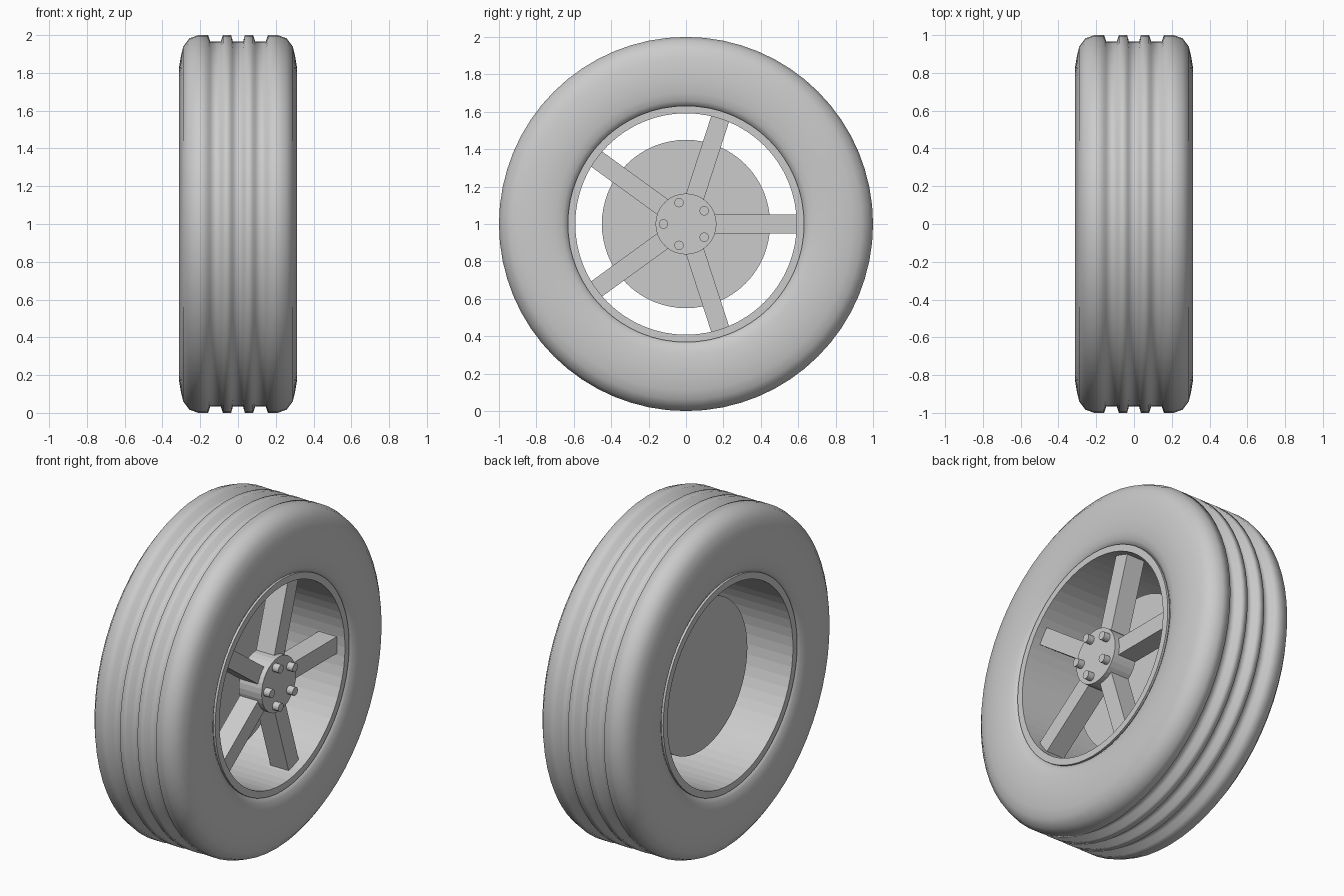
import bpy, bmesh, math
from mathutils import Matrix, Vector

if "Cube" in bpy.data.objects:
    bpy.data.objects.remove(bpy.data.objects["Cube"])

SEG = 64
CENTRE = Matrix.Translation((0, 0, 1))

grey = bpy.data.materials.new("plain grey")
grey.diffuse_color = (0.6, 0.6, 0.6, 1)
grey.use_nodes = True
grey.node_tree.nodes["Principled BSDF"].inputs["Base Color"].default_value = grey.diffuse_color


def finish(bm, name, smooth=False):
    bmesh.ops.recalc_face_normals(bm, faces=bm.faces)
    bm.transform(CENTRE)
    mesh = bpy.data.meshes.new(name)
    for f in bm.faces:
        f.smooth = smooth
    bm.to_mesh(mesh)
    bm.free()
    mesh.materials.append(grey)
    obj = bpy.data.objects.new(name, mesh)
    bpy.context.collection.objects.link(obj)
    return obj


def lathe(name, profile, smooth=False):
    """Spin a closed (x, radius) profile about the x axis."""
    bm = bmesh.new()
    rings = []
    for i in range(SEG):
        a = 2 * math.pi * i / SEG
        rings.append([bm.verts.new((x, r * math.cos(a), r * math.sin(a))) for x, r in profile])
    n = len(profile)
    for i in range(SEG):
        p, q = rings[i], rings[(i + 1) % SEG]
        for j in range(n):
            k = (j + 1) % n
            bm.faces.new((p[j], p[k], q[k], q[j]))
    return finish(bm, name, smooth)


def disc(name, x0, x1, radius, sides, y=0, z=0):
    """Capped cylinder lying along x."""
    bm = bmesh.new()
    m = Matrix.Translation(((x0 + x1) / 2, y, z)) @ Matrix.Rotation(math.pi / 2, 4, 'Y')
    bmesh.ops.create_cone(bm, cap_ends=True, segments=sides, radius1=radius,
                          radius2=radius, depth=x1 - x0, matrix=m)
    return finish(bm, name)


# tyre: rounded shoulders and three tread grooves, mirrored half profile
half = [(0.027, 0.965), (0.036, 1.0), (0.08, 1.0), (0.092, 0.965), (0.147, 0.965),
        (0.158, 1.0), (0.21, 1.0), (0.257, 0.983), (0.29, 0.94), (0.302, 0.89),
        (0.312, 0.83), (0.312, 0.76), (0.307, 0.70), (0.297, 0.66), (0.275, 0.625)]
lathe("tyre", [(-x, r) for x, r in reversed(half)] + half, smooth=True)

# rim barrel
lathe("rim", [(-0.292, 0.592), (-0.292, 0.632), (0.292, 0.632), (0.292, 0.592)])

# brake disc and hub
disc("brake_disc", -0.09, 0.0, 0.45, SEG)
disc("hub", 0.12, 0.27, 0.163, 32)

# five spokes with a wheel bolt between each pair
for i in range(5):
    a = math.radians(72 * i)
    bm = bmesh.new()
    m = (Matrix.Rotation(a, 4, 'X') @ Matrix.Translation((0.18, 0.345, 0))
         @ Matrix.Diagonal(Vector((0.12, 0.495, 0.10, 1))))
    bmesh.ops.create_cube(bm, size=1, matrix=m)
    finish(bm, f"spoke_{i + 1}")
    b = a + math.radians(36)
    disc(f"bolt_{i + 1}", 0.26, 0.31, 0.025, 16, 0.12 * math.cos(b), 0.12 * math.sin(b))
